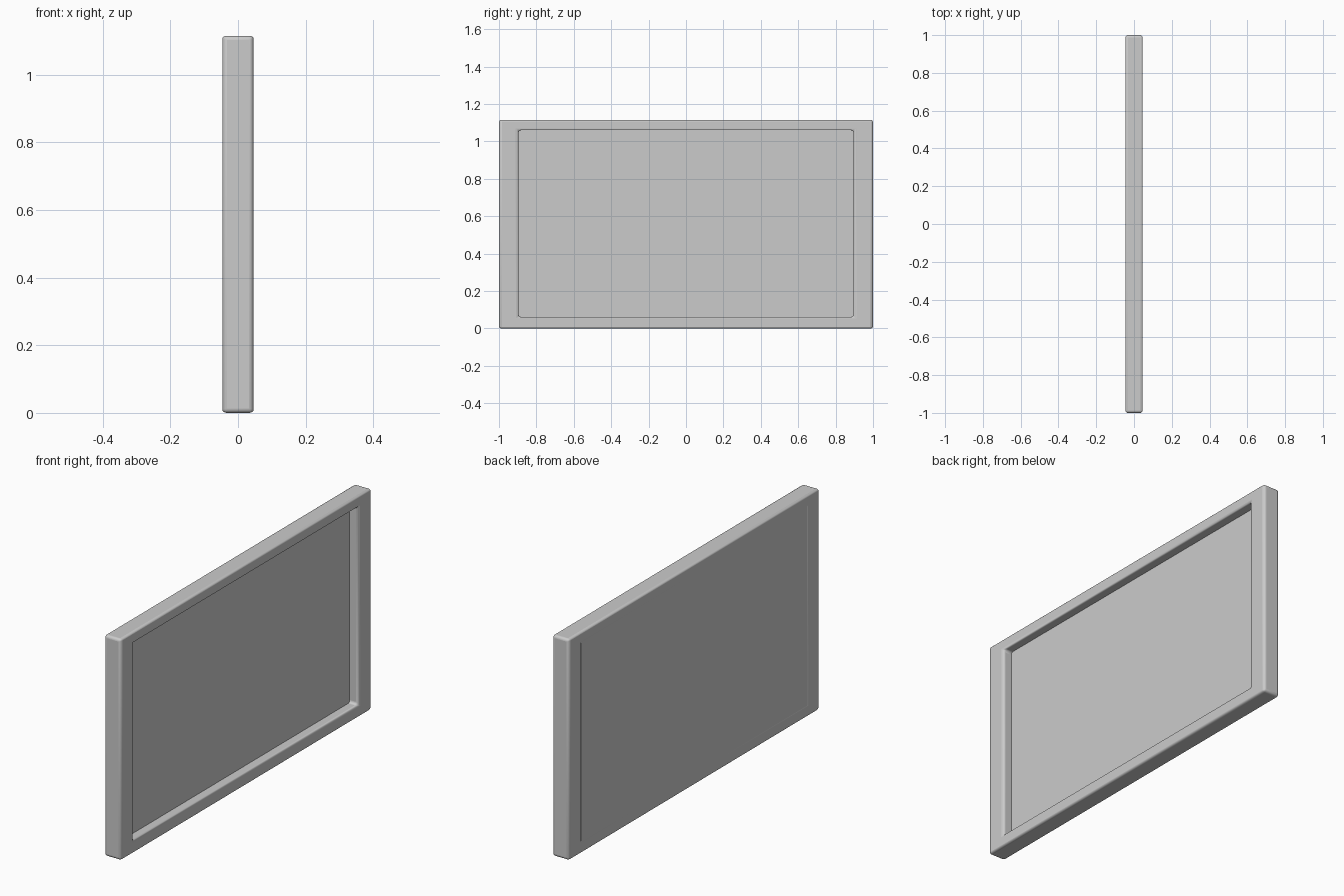
import bpy, bmesh

if "Cube" in bpy.data.objects:
    bpy.data.objects.remove(bpy.data.objects["Cube"])

W, H = 1.0, 1.115      # half width and full height of the outer frame
D = 0.046              # half thickness
IW, Z0, Z1 = 0.895, 0.062, 1.06   # opening: half width, bottom, top


def rect(bm, x, hw, z0, z1):
    return [bm.verts.new((x, y, z)) for y, z in
            ((-hw, z0), (hw, z0), (hw, z1), (-hw, z1))]


def make_object(name, bm, bevel, segments):
    bmesh.ops.recalc_face_normals(bm, faces=bm.faces)
    mesh = bpy.data.meshes.new(name)
    bm.to_mesh(mesh)
    bm.free()
    ob = bpy.data.objects.new(name, mesh)
    bpy.context.collection.objects.link(ob)
    if bevel:
        mod = ob.modifiers.new("soft_edges", 'BEVEL')
        mod.width = bevel
        mod.segments = segments
        mod.limit_method = 'ANGLE'
    bpy.ops.object.select_all(action='DESELECT')
    ob.select_set(True)
    bpy.context.view_layer.objects.active = ob
    bpy.ops.object.shade_smooth_by_angle(angle=0.7)
    return ob


# Rounded rectangular frame: four loops joined into a closed ring
bm = bmesh.new()
loops = [rect(bm, -D, W, 0, H), rect(bm, D, W, 0, H),
         rect(bm, D, IW, Z0, Z1), rect(bm, -D, IW, Z0, Z1)]
for i, a in enumerate(loops):
    b = loops[(i + 1) % 4]
    for j in range(4):
        k = (j + 1) % 4
        bm.faces.new((a[j], a[k], b[k], b[j]))
make_object("frame", bm, 0.013, 4)

# Inset panel: deep recess at +x, nearly flush with the frame at -x
bm = bmesh.new()
back = rect(bm, -D + 0.001, IW + 0.006, Z0 - 0.006, Z1 + 0.006)
front = rect(bm, -0.003, IW + 0.006, Z0 - 0.006, Z1 + 0.006)
bm.faces.new(back)
bm.faces.new(front)
for j in range(4):
    k = (j + 1) % 4
    bm.faces.new((back[j], back[k], front[k], front[j]))
make_object("panel", bm, 0, 1)
